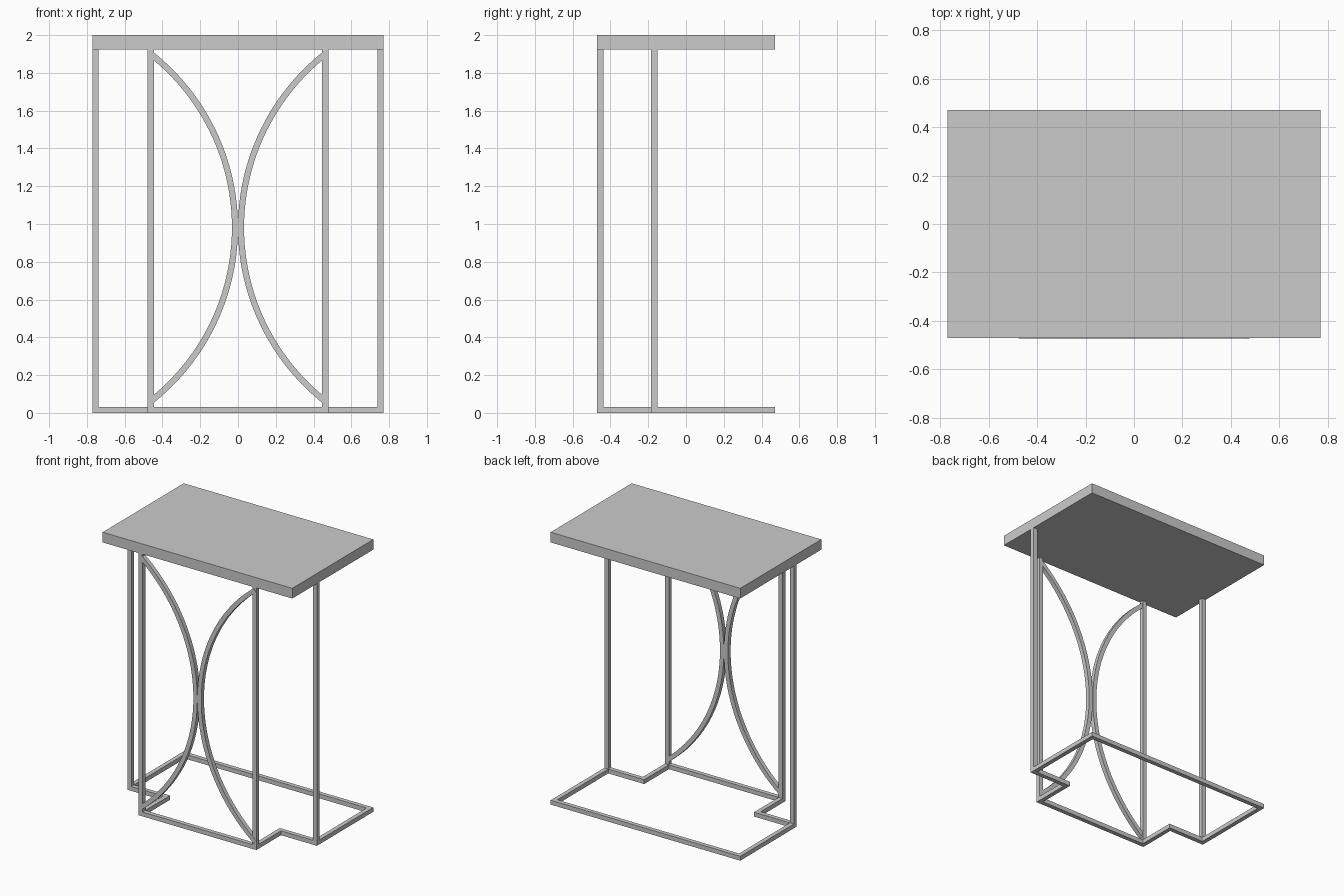
import bpy, bmesh, math
from mathutils import Vector

if "Cube" in bpy.data.objects:
    bpy.data.objects.remove(bpy.data.objects["Cube"])

BAR = 0.032            # square tube width
H = BAR / 2
HX, HY = 0.77, 0.47    # half size of the table top
TOP_Z = 1.925          # underside of the top
IN_X, OUT_X = 0.462, HX - H
FRONT_Y, MID_Y, BACK_Y = -HY + H, -0.168, HY - H


def finish(name, bm):
    bmesh.ops.recalc_face_normals(bm, faces=bm.faces)
    me = bpy.data.meshes.new(name)
    bm.to_mesh(me)
    bm.free()
    ob = bpy.data.objects.new(name, me)
    bpy.context.collection.objects.link(ob)
    return ob


def box(name, lo, hi):
    bm = bmesh.new()
    bmesh.ops.create_cube(bm, size=1)
    lo, hi = Vector(lo), Vector(hi)
    for v in bm.verts:
        v.co = (lo + hi) / 2 + v.co * (hi - lo)
    return finish(name, bm)


def sweep(name, path, normal, closed):
    """Square tube along a planar path, with mitred corners."""
    bm = bmesh.new()
    pts, n, rings = [Vector(p) for p in path], Vector(normal), []
    c = len(pts)
    for i, p in enumerate(pts):
        a = pts[i - 1] if closed or i else None
        b = pts[(i + 1) % c] if closed or i < c - 1 else None
        d1 = (p - a).normalized() if a else (b - p).normalized()
        d2 = (b - p).normalized() if b else d1
        s1, s2 = d1.cross(n), d2.cross(n)
        side = (s1 + s2) / (1 + s1.dot(s2))
        rings.append([bm.verts.new(p + side * H * s + n * H * t)
                      for s, t in ((-1, -1), (1, -1), (1, 1), (-1, 1))])
    for i in range(c if closed else c - 1):
        r, q = rings[i], rings[(i + 1) % c]
        for k in range(4):
            m = (k + 1) % 4
            bm.faces.new((r[k], r[m], q[m], q[k]))
    if not closed:
        bm.faces.new(rings[0])
        bm.faces.new(rings[-1])
    return finish(name, bm)


# table top slab
box("table_top", (-HX, -HY, TOP_Z), (HX, HY, 2.0))

# stepped floor frame
half = [(IN_X, FRONT_Y), (IN_X, MID_Y), (OUT_X, MID_Y), (OUT_X, BACK_Y)]
loop = half + [(-x, y) for x, y in reversed(half)]
sweep("base_frame", [(x, y, H) for x, y in loop], (0, 0, 1), True)

# curved braces: circular arcs meeting back to back in the middle
R, MID_Z, TIP, N = 1.171, 0.981, 0.016, 48
A = math.asin(0.924 / R)

for side, s in (("left", -1), ("right", 1)):
    # upright posts
    for label, x, y in (("front", IN_X, FRONT_Y), ("outer", OUT_X, MID_Y)):
        box(f"{label}_post_{side}", (s * x - H, y - H, BAR), (s * x + H, y + H, TOP_Z))
    arc = []
    for i in range(N + 1):
        t = -A + 2 * A * i / N
        arc.append((s * (TIP + R * (1 - math.cos(t))), FRONT_Y - 0.002, MID_Z + R * math.sin(t)))
    brace = sweep(f"curved_brace_{side}", arc, (0, 1, 0), False)
    bpy.context.view_layer.objects.active = brace
    brace.select_set(True)
    bpy.ops.object.shade_smooth_by_angle(angle=math.radians(30))
    brace.select_set(False)
